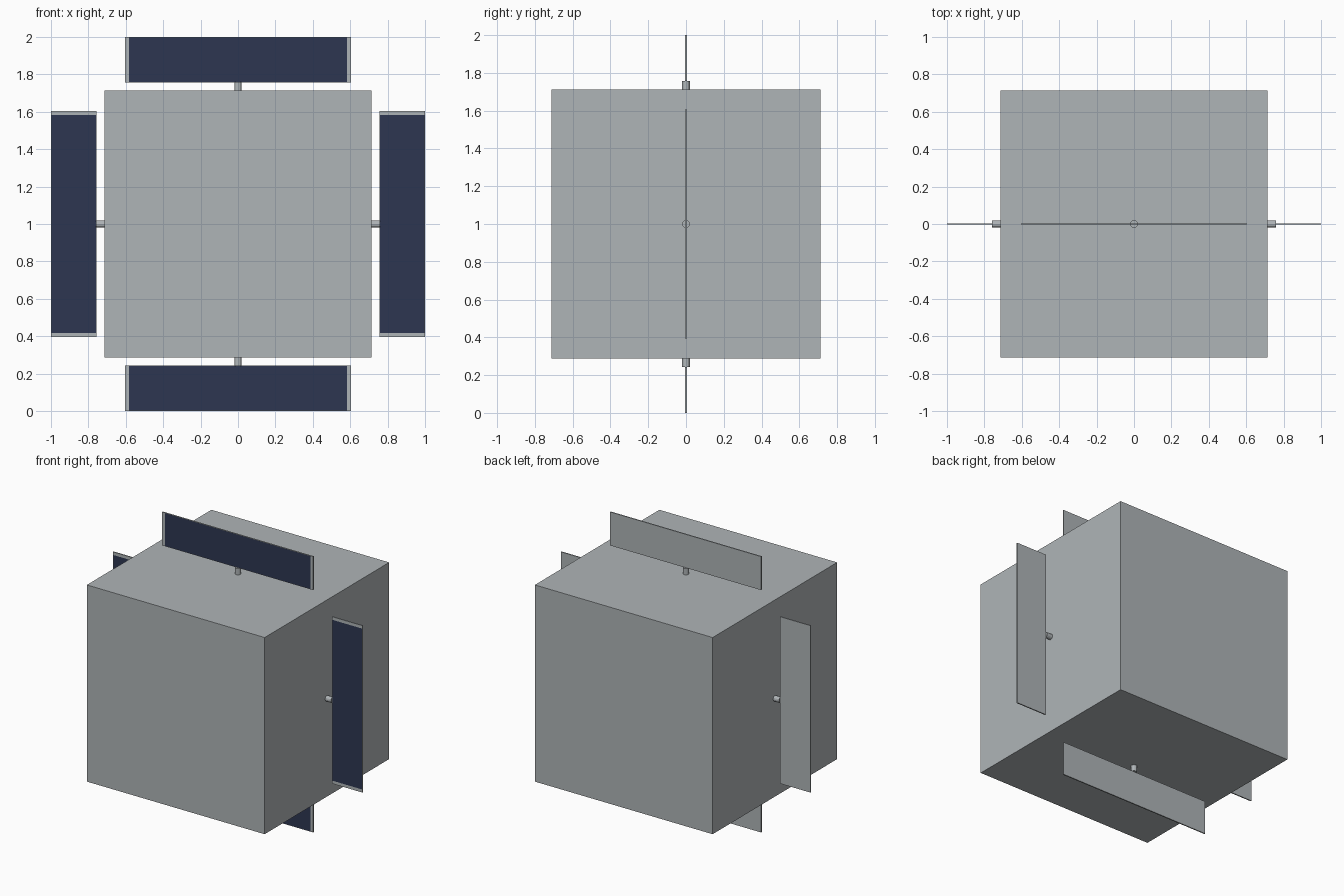
import bpy
import bmesh
import math
from mathutils import Matrix, Vector

old = bpy.data.objects.get("Cube")
if old:
    bpy.data.objects.remove(old, do_unlink=True)


def material(name, rgb):
    mat = bpy.data.materials.new(name)
    mat.use_nodes = True
    mat.diffuse_color = (*rgb, 1)
    mat.node_tree.nodes["Principled BSDF"].inputs["Base Color"].default_value = (*rgb, 1)
    return mat


GREY = material("satin grey", (0.43, 0.46, 0.475))
NAVY = material("solar navy", (0.027, 0.037, 0.083))

CENTRE = Matrix.Translation((0, 0, 1))
BODY = 0.713                 # half size of the cube
INNER, OUTER = 0.757, 1.0    # panel reach from the centre
HALF, CELL = 0.605, 0.583    # half lengths of the panel and its cells
THICK, RIM = 0.008, 0.003


def finish(name, bm, matrix, mats):
    bmesh.ops.recalc_face_normals(bm, faces=bm.faces)
    bm.transform(matrix)
    mesh = bpy.data.meshes.new(name)
    bm.to_mesh(mesh)
    bm.free()
    for mat in mats:
        mesh.materials.append(mat)
    obj = bpy.data.objects.new(name, mesh)
    bpy.context.collection.objects.link(obj)
    return obj


def box(size, centre):
    bm = bmesh.new()
    bmesh.ops.create_cube(bm, size=1, matrix=Matrix.Translation(centre) @ Matrix.Diagonal((*size, 1)))
    return bm


def cut(bm, point, normal):
    bmesh.ops.bisect_plane(bm, geom=bm.verts[:] + bm.edges[:] + bm.faces[:],
                           plane_co=point, plane_no=normal)


# Cube body
finish("body", box((2 * BODY,) * 3, (0, 0, 0)), CENTRE, [GREY])

# Four panels, each on a short round strut
for i, side in enumerate(("top", "left", "bottom", "right")):
    turn = CENTRE @ Matrix.Rotation(i * math.pi / 2, 4, "Y")

    bm = box((2 * HALF, THICK, OUTER - INNER), (0, 0, (INNER + OUTER) / 2))
    for x in (-CELL, CELL):
        cut(bm, (x, 0, 0), (1, 0, 0))
    for z in (INNER + RIM, OUTER - RIM):
        cut(bm, (0, 0, z), (0, 0, 1))
    # Dark cells fill the front face inside its rim
    for face in bm.faces:
        c = face.calc_center_median()
        inside = abs(c.x) < CELL and INNER + RIM < c.z < OUTER - RIM
        face.material_index = int(inside and c.y < -THICK * 0.4)
    finish(side + "_panel", bm, turn, [GREY, NAVY])

    bm = bmesh.new()
    low, high = BODY - 0.02, INNER + 0.001
    bmesh.ops.create_cone(bm, cap_ends=True, segments=12, radius1=0.02, radius2=0.02,
                          depth=high - low,
                          matrix=Matrix.Translation((0, 0, (low + high) / 2)))
    finish(side + "_strut", bm, turn, [GREY])
